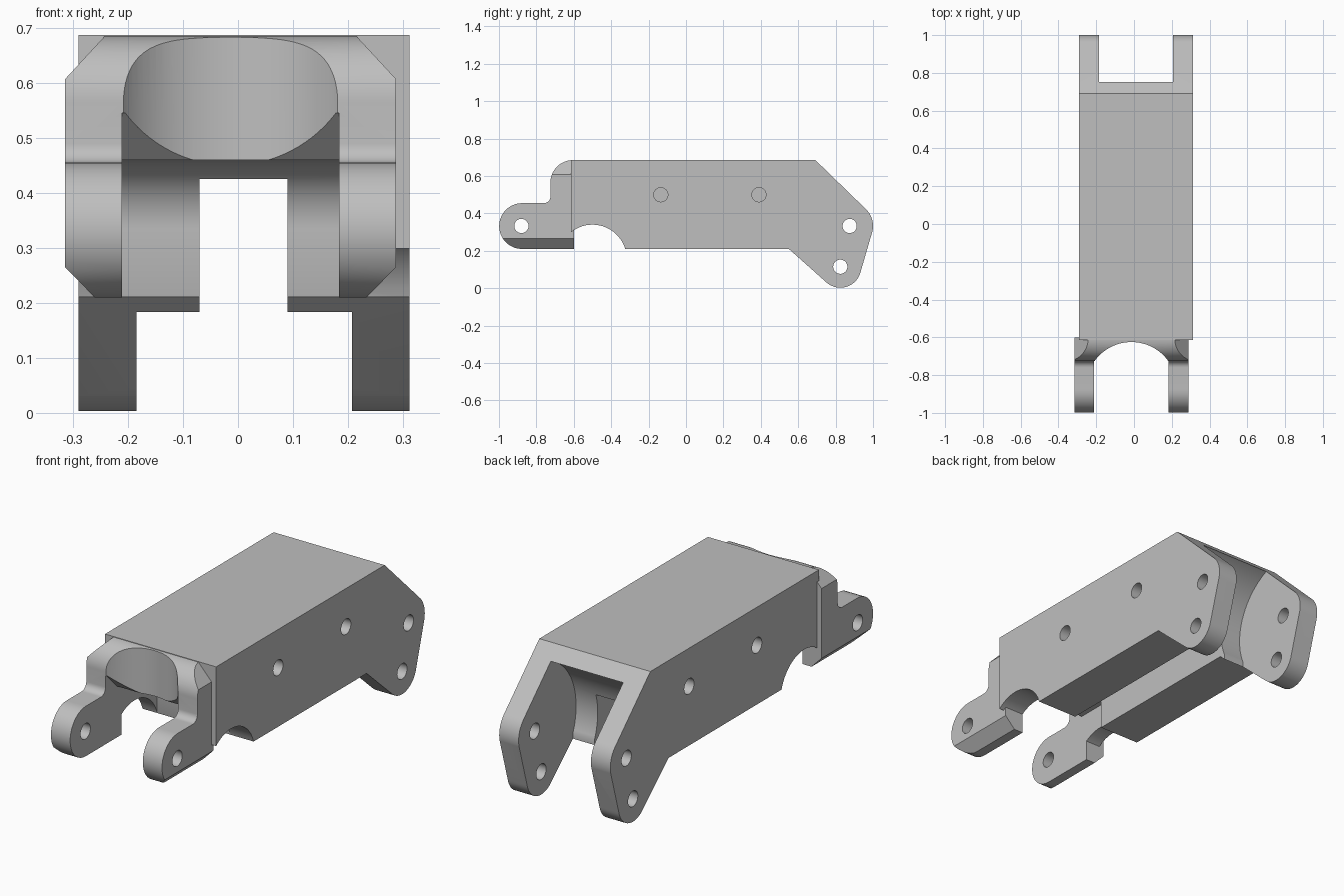
import bpy, bmesh, math
from mathutils import Vector

old = bpy.data.objects.get("Cube")
if old:
    bpy.data.objects.remove(old, do_unlink=True)

grey = bpy.data.materials.new("plain grey")
grey.use_nodes = True
GREY = (0.52, 0.52, 0.52, 1)
grey.diffuse_color = GREY
grey.node_tree.nodes["Principled BSDF"].inputs["Base Color"].default_value = GREY


def arc(u, v, r, start, end, n=20):
    """Points along a circular arc, angles in degrees."""
    angles = [math.radians(start + (end - start) * i / n) for i in range(n + 1)]
    return [(u + r * math.cos(a), v + r * math.sin(a)) for a in angles]


def prism(name, axis, profile, low, high):
    """Extrude a closed 2D profile along an axis."""
    place = {"x": lambda u, v, w: (w, u, v),
             "y": lambda u, v, w: (u, w, v),
             "z": lambda u, v, w: (u, v, w)}[axis]
    shift = Vector(place(0, 0, high - low))
    bm = bmesh.new()
    face = bm.faces.new([bm.verts.new(place(u, v, low)) for u, v in profile])
    grown = bmesh.ops.extrude_face_region(bm, geom=[face])["geom"]
    moved = [g for g in grown if isinstance(g, bmesh.types.BMVert)]
    bmesh.ops.translate(bm, verts=moved, vec=shift)
    bmesh.ops.recalc_face_normals(bm, faces=bm.faces)
    mesh = bpy.data.meshes.new(name)
    bm.to_mesh(mesh)
    bm.free()
    mesh.materials.append(grey)
    obj = bpy.data.objects.new(name, mesh)
    bpy.context.collection.objects.link(obj)
    return obj


def combine(target, cutter, operation="DIFFERENCE"):
    """Apply a boolean and remove the helper."""
    cutter.hide_render = True
    mod = target.modifiers.new("cut", "BOOLEAN")
    mod.operation = operation
    mod.solver = "EXACT"
    mod.object = cutter
    graph = bpy.context.evaluated_depsgraph_get()
    mesh = bpy.data.meshes.new_from_object(target.evaluated_get(graph))
    target.modifiers.clear()
    target.data = mesh
    bpy.data.objects.remove(cutter, do_unlink=True)


def cut(target, axis, profile, low, high):
    combine(target, prism("cutter", axis, profile, low, high))


def hole(target, y, z, low=-1, high=1):
    cut(target, "x", arc(y, z, 0.038, 0, 348.75, 31), low, high)


LEFT, RIGHT = 0.312, -0.29        # body sides
FORK = 0.105                      # thickness of fork and arms
ARM_X = -0.0135                   # centre of the front bracket
ARM_HALF, SLOT_HALF = 0.301, 0.197

# Main body: beam with sloped rear end and arched front underside
outline = [(-0.615, 0.687), (0.69, 0.687)]
outline += arc(0.875, 0.333, 0.125, 45, -13)
outline += arc(0.825, 0.115, 0.112, -13, -132)
outline += [(0.55, 0.21)]
outline += arc(-0.5, 0.157, 0.183, 17, 129)
body = prism("main_body", "x", outline, RIGHT, LEFT)

# Rear fork slot with a hollow round end
slot = (RIGHT + FORK, LEFT - FORK)
cut(body, "x", arc(0.875, 0.333, 0.32, 0, 355, 71), *slot)
cut(body, "x", [(0.58, -0.1), (1.1, -0.1), (1.1, 0.3), (0.58, 0.3)], *slot)

# Channel along the underside
cut(body, "x", [(-0.7, 0.1), (-0.7, 0.47), (-0.4, 0.425), (0.7, 0.425), (0.7, 0.1)],
    -0.07, 0.09)

# Clearance pocket under the front end, shared by both parts
pocket = [(-1.1, 0.1), (-1.1, 0.545), (-0.72, 0.545), (-0.635, 0.46)]
pocket += arc(-0.45, 0.335, 0.125, 90, 0) + [(-0.325, 0.1)]
cut(body, "x", pocket, ARM_X - SLOT_HALF, ARM_X + SLOT_HALF)

# Pin holes through the fork, blind bolt holes in both sides
for y, z in ((0.875, 0.333), (0.825, 0.115)):
    hole(body, y, z)
for y in (-0.135, 0.39):
    hole(body, y, 0.5, RIGHT - 0.1, RIGHT + 0.1)
    hole(body, y, 0.5, LEFT - 0.1, LEFT + 0.1)

# Front bracket: shoulder stepping down to two rounded arms
side = [(-0.6, 0.21), (-0.6, 0.685)]
side += arc(-0.605, 0.565, 0.12, 90, 180)
side += arc(-0.76, 0.49, 0.035, 0, -90, 8)
side += arc(-0.8765, 0.3325, 0.1225, 90, 270)
bracket = prism("front_bracket", "x", side, ARM_X - 0.4, ARM_X + 0.4)

# Bevelled long edges of the bracket
half = [(ARM_HALF - 0.055, 0.209), (ARM_HALF, 0.265),
        (ARM_HALF, 0.607), (ARM_HALF - 0.073, 0.686)]
section = [(ARM_X + u, v) for u, v in half]
section += [(ARM_X - u, v) for u, v in reversed(half)]
combine(bracket, prism("section", "y", section, -1.1, -0.5), "INTERSECT")

# Gap between the arms, with a curved back wall
plan = [(ARM_X + SLOT_HALF, -1.1)]
plan += arc(ARM_X, -0.865, 0.24, 35, 145, 32)
plan += [(ARM_X - SLOT_HALF, -1.1)]
cut(bracket, "z", plan, 0.1, 0.8)
cut(bracket, "x", pocket, ARM_X - SLOT_HALF, ARM_X + SLOT_HALF)
hole(bracket, -0.88, 0.333)

# Smooth the round surfaces, keep the machined edges sharp
for part in (body, bracket):
    bpy.ops.object.select_all(action="DESELECT")
    part.select_set(True)
    bpy.context.view_layer.objects.active = part
    bpy.ops.object.shade_smooth_by_angle(angle=math.radians(25))
